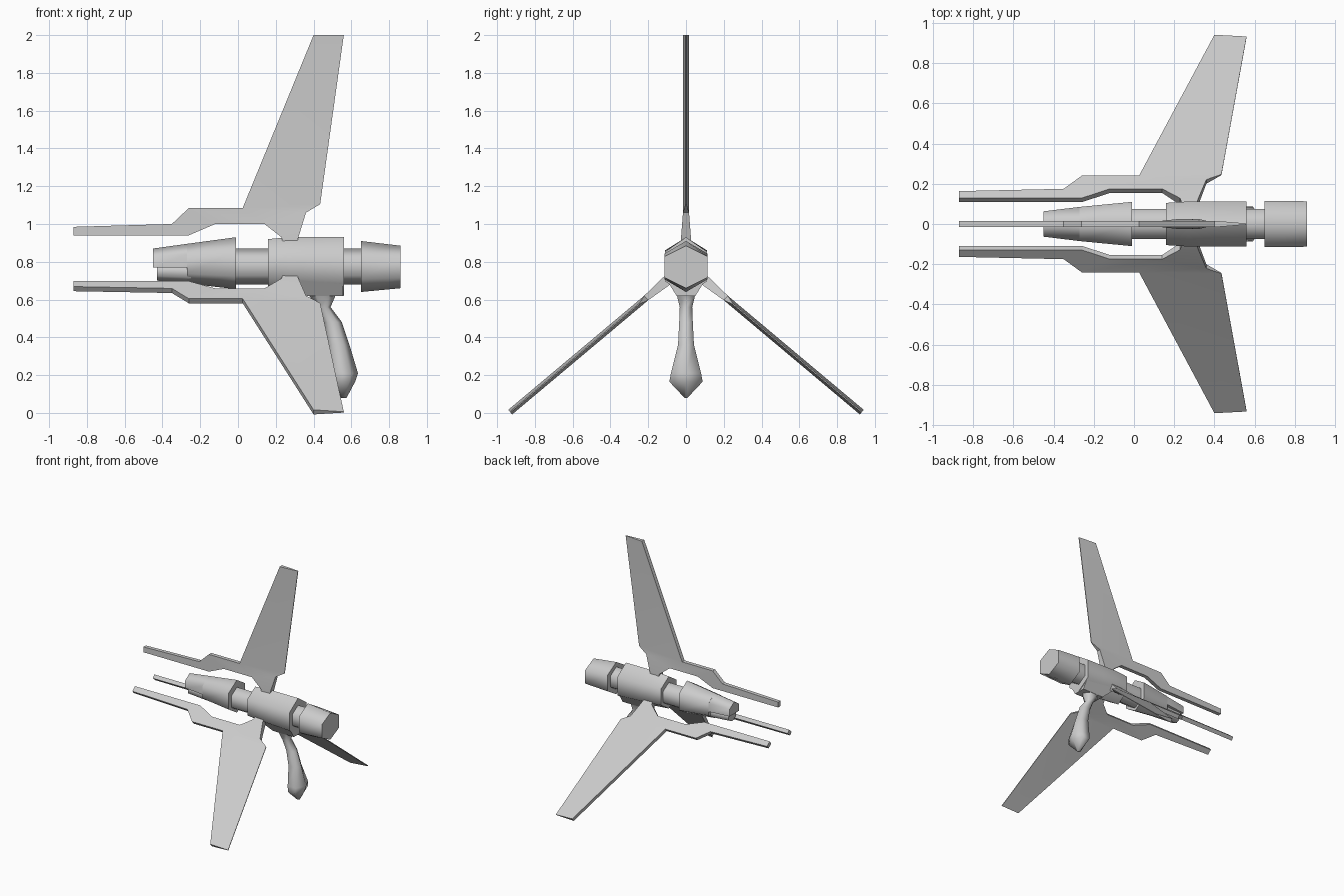
import bpy, bmesh, math
from mathutils import Matrix

cube = bpy.data.objects.get("Cube")
if cube:
    bpy.data.objects.remove(cube)

GREY = (0.6, 0.6, 0.6, 1)
metal = bpy.data.materials.new("plain grey")
metal.use_nodes = True
metal.diffuse_color = GREY
metal.node_tree.nodes["Principled BSDF"].inputs["Base Color"].default_value = GREY

AXIS_Z = 0.785


def finish(name, bm, angle):
    bmesh.ops.recalc_face_normals(bm, faces=bm.faces)
    mesh = bpy.data.meshes.new(name)
    bm.to_mesh(mesh)
    bm.free()
    mesh.materials.append(metal)
    obj = bpy.data.objects.new(name, mesh)
    bpy.context.collection.objects.link(obj)
    bpy.ops.object.select_all(action="DESELECT")
    obj.select_set(True)
    bpy.context.view_layer.objects.active = obj
    bpy.ops.object.shade_smooth_by_angle(angle=math.radians(angle))
    return obj


def loft(name, rings, angle=65):
    """Skin a list of equal rings and close both ends."""
    bm = bmesh.new()
    loops = [[bm.verts.new(p) for p in ring] for ring in rings]
    n = len(loops[0])
    for a, b in zip(loops, loops[1:]):
        for i in range(n):
            j = (i + 1) % n
            bm.faces.new((a[i], a[j], b[j], b[i]))
    bm.faces.new(loops[0])
    bm.faces.new(loops[-1])
    return finish(name, bm, angle)


def hexagon(x, w, top, bottom, high=None, low=None):
    """Upright six-sided section with flat flanks, set across x."""
    high = top - (top - bottom) / 4 if high is None else high
    low = bottom + (top - bottom) / 4 if low is None else low
    return [(x, 0, top), (x, w, high), (x, w, low),
            (x, 0, bottom), (x, -w, low), (x, -w, high)]


# Hull: stepped nose, two necks, main block and tail
loft("nose", [hexagon(-0.45, 0.063, 0.87, 0.77, 0.83, 0.77),
              hexagon(-0.27, 0.085, 0.895, 0.77, 0.84, 0.77),
              hexagon(-0.27, 0.085, 0.895, 0.685),
              hexagon(-0.01, 0.11, 0.93, 0.655)])
loft("nose_insert", [hexagon(-0.43, 0.05, 0.80, 0.70),
                     hexagon(-0.25, 0.06, 0.80, 0.69)])
loft("front_neck", [hexagon(x, 0.075, 0.87, 0.68) for x in (-0.03, 0.18)])
loft("main_block", [hexagon(0.16, 0.105, 0.92, 0.65),
                    hexagon(0.27, 0.112, 0.93, 0.64),
                    hexagon(0.40, 0.112, 0.93, 0.63),
                    hexagon(0.56, 0.112, 0.93, 0.62)])
loft("rear_neck", [hexagon(x, 0.075, 0.87, 0.68) for x in (0.54, 0.67)])
loft("tail_cap", [hexagon(0.65, 0.115, 0.91, 0.64),
                  hexagon(0.86, 0.113, 0.885, 0.66)])


def flat_ring(x0, x1, z, w):
    """Level six-sided section between x0 and x1."""
    s = (x1 - x0) / 4
    return [(x0, 0, z), (x0 + s, w, z), (x1 - s, w, z),
            (x1, 0, z), (x1 - s, -w, z), (x0 + s, -w, z)]


# Underside fairing and the curved grip below it
loft("grip_fairing", [[(x0, -w, z), (x1, -w, z), (x1, w, z), (x0, w, z)]
                      for x0, x1, z, w in ((0.27, 0.555, 0.70, 0.10),
                                           (0.36, 0.555, 0.62, 0.05))], 30)
loft("grip", [flat_ring(0.37, 0.52, 0.63, 0.05),
              flat_ring(0.42, 0.49, 0.56, 0.033),
              flat_ring(0.45, 0.55, 0.48, 0.036),
              flat_ring(0.47, 0.59, 0.36, 0.042),
              flat_ring(0.48, 0.635, 0.21, 0.08),
              flat_ring(0.495, 0.62, 0.165, 0.088),
              flat_ring(0.545, 0.575, 0.08, 0.008)], 70)

# Fin outline: x, height and half thickness, clockwise from the prong tip
T, EDGE, ROOT = 0.016, 0.003, 0.026
FIN = [(-0.87, 0.985, T), (-0.35, 1.0, T), (-0.26, 1.085, T), (0.025, 1.085, T),
       (0.40, 2.0, T), (0.56, 2.0, EDGE), (0.435, 1.105, EDGE), (0.36, 1.06, T),
       (0.32, 0.93, ROOT), (0.31, 0.89, ROOT), (0.24, 0.89, ROOT),
       (0.23, 0.93, ROOT), (0.14, 1.0, T), (-0.12, 1.0, T), (-0.26, 0.94, T),
       (-0.87, 0.94, T)]
PATCHES = [(3, 4, 5, 6), (3, 6, 7, 12), (7, 8, 11, 12), (8, 9, 10, 11),
           (2, 3, 12, 13), (1, 2, 13, 14), (0, 1, 14, 15)]


def fin(name, degrees):
    bm = bmesh.new()
    near, far = [[bm.verts.new((x, side * t, z - AXIS_Z)) for x, z, t in FIN]
                 for side in (-1, 1)]
    for patch in PATCHES:
        bm.faces.new([near[i] for i in patch])
        bm.faces.new([far[i] for i in patch])
    for i in range(len(FIN)):
        j = (i + 1) % len(FIN)
        bm.faces.new((near[i], near[j], far[j], far[i]))
    turn = Matrix.Rotation(math.radians(degrees), 4, "X")
    bm.transform(Matrix.Translation((0, 0, AXIS_Z)) @ turn)
    return finish(name, bm, 30)


for name, degrees in (("top_fin", 0), ("front_fin", 130), ("back_fin", -130)):
    fin(name, degrees)
